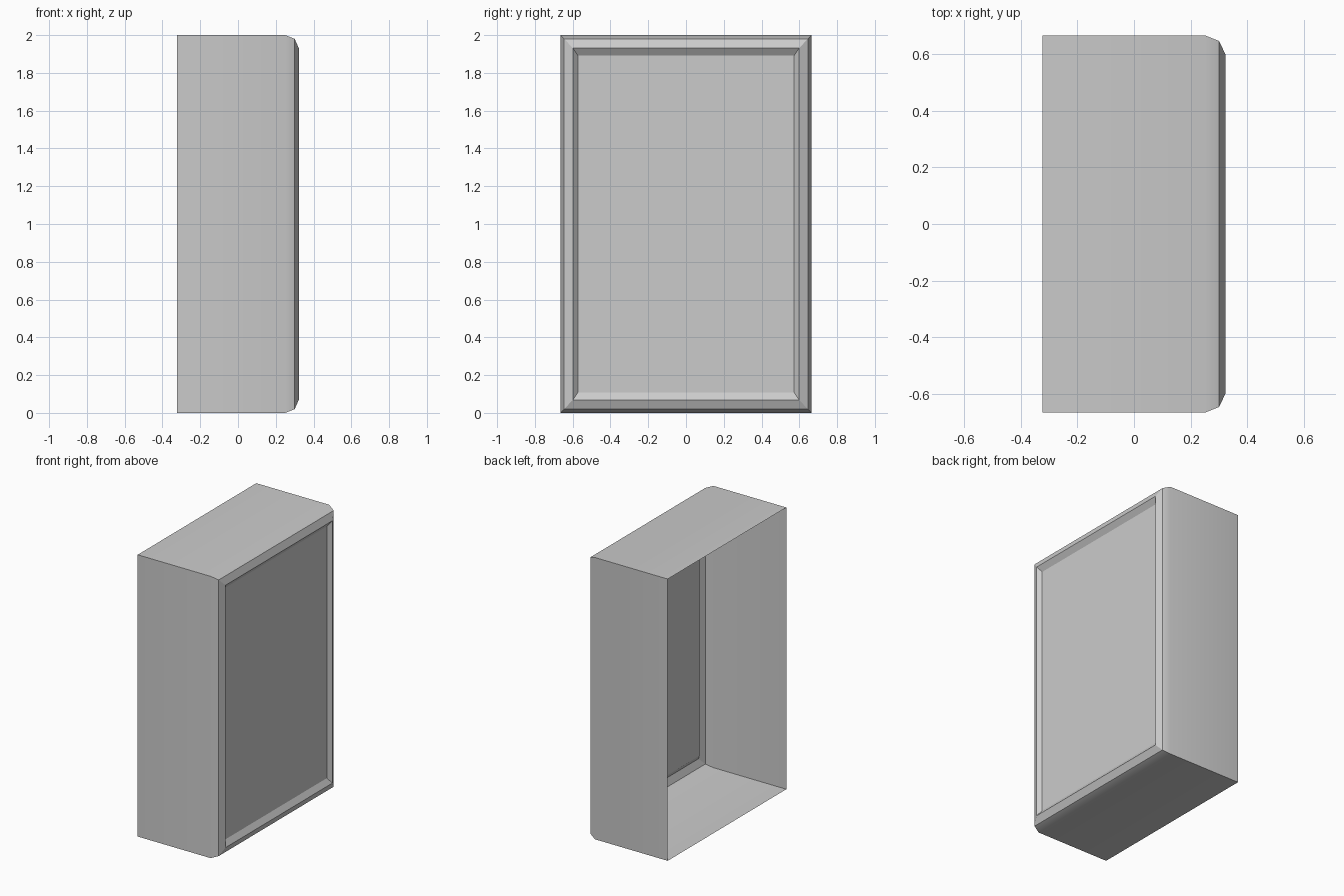
import bpy, bmesh

if "Cube" in bpy.data.objects:
    bpy.data.objects.remove(bpy.data.objects["Cube"])

# Rectangular sections from open back to recessed front: x, y inset, z inset
SECTIONS = [
    (-0.322, 0.0, 0.0),     # open rear edge
    (0.25, 0.0, 0.0),       # end of straight walls
    (0.30, 0.02, 0.02),     # soft shoulder
    (0.322, 0.066, 0.069),  # front rim
    (0.296, 0.092, 0.107),  # recessed panel edge
]
HALF_Y, HEIGHT = 0.665, 2.0

bm = bmesh.new()


def section(x, iy, iz):
    y, z0, z1 = HALF_Y - iy, iz, HEIGHT - iz
    return [bm.verts.new((x, a, b)) for a, b in
            ((-y, z0), (y, z0), (y, z1), (-y, z1))]


# Bridge successive sections, then close only the front
loops = [section(*s) for s in SECTIONS]
for a, b in zip(loops, loops[1:]):
    for i in range(4):
        j = (i + 1) % 4
        bm.faces.new((a[i], a[j], b[j], b[i]))
bm.faces.new(loops[-1])

mesh = bpy.data.meshes.new("open_back_housing")
bm.to_mesh(mesh)
bm.free()
housing = bpy.data.objects.new("open_back_housing", mesh)
bpy.context.collection.objects.link(housing)

# Smooth the shoulder while keeping the rim and corners crisp
bpy.context.view_layer.objects.active = housing
housing.select_set(True)
bpy.ops.object.shade_smooth_by_angle()
